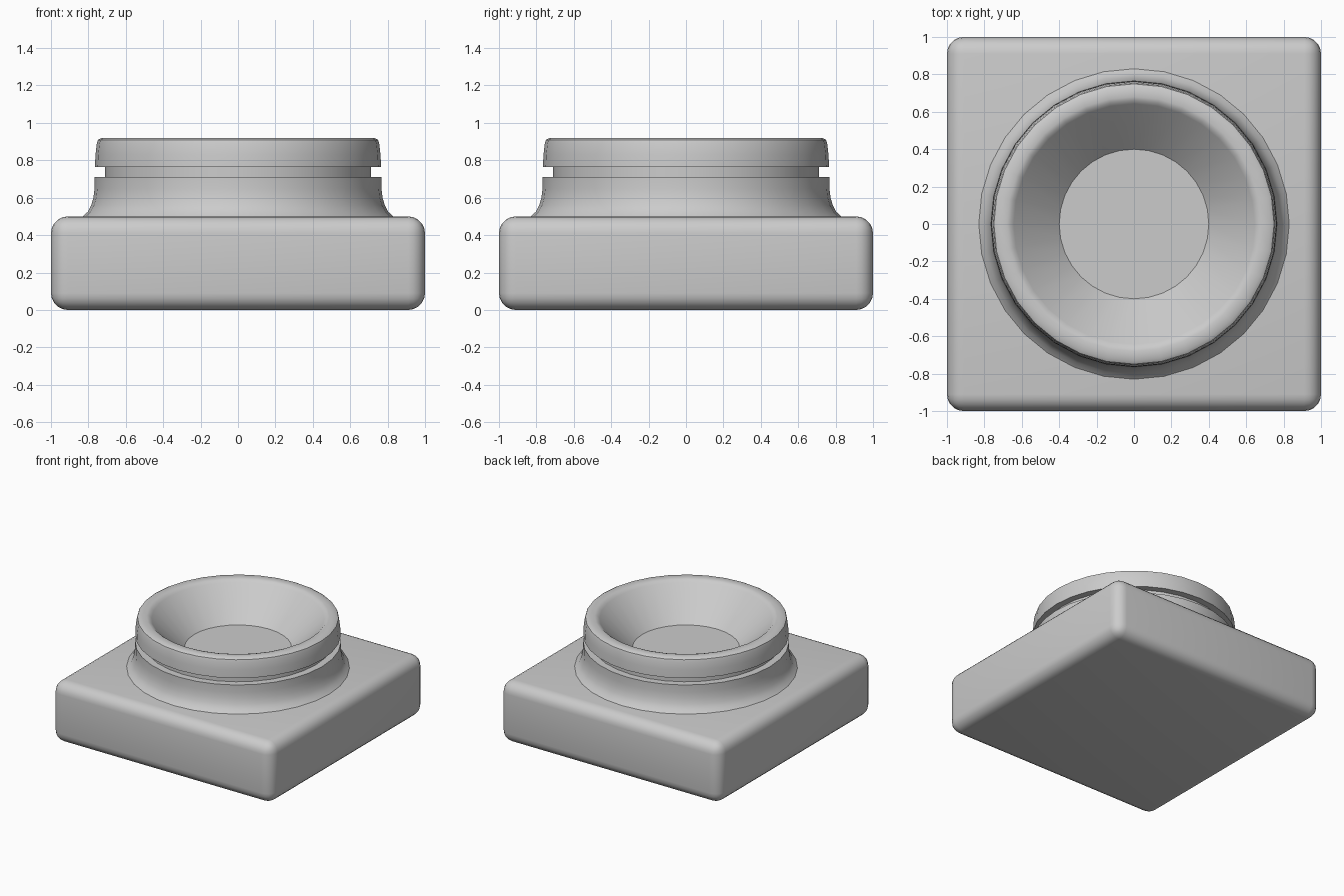
import bpy, bmesh, math

if "Cube" in bpy.data.objects:
    bpy.data.objects.remove(bpy.data.objects["Cube"])

SIDES = 32


def finish(name, bm):
    bmesh.ops.recalc_face_normals(bm, faces=bm.faces)
    mesh = bpy.data.meshes.new(name)
    bm.to_mesh(mesh)
    bm.free()
    obj = bpy.data.objects.new(name, mesh)
    bpy.context.collection.objects.link(obj)
    return obj


def smooth(obj):
    bpy.ops.object.select_all(action='DESELECT')
    obj.select_set(True)
    bpy.context.view_layer.objects.active = obj
    bpy.ops.object.shade_smooth_by_angle(angle=math.radians(35))


def lathe(name, profile):
    bm = bmesh.new()
    rings = [[bm.verts.new((r * math.cos(2 * math.pi * i / SIDES),
                            r * math.sin(2 * math.pi * i / SIDES), z))
              for i in range(SIDES)] for r, z in profile]
    for a, b in zip(rings, rings[1:]):
        for i in range(SIDES):
            j = (i + 1) % SIDES
            bm.faces.new((a[i], a[j], b[j], b[i]))
    bm.faces.new(rings[0])
    bm.faces.new(rings[-1])
    return finish(name, bm)


# Square base with rounded edges
bm = bmesh.new()
bmesh.ops.create_cube(bm, size=1)
bmesh.ops.scale(bm, vec=(2, 2, 0.5), verts=bm.verts)
bmesh.ops.translate(bm, vec=(0, 0, 0.25), verts=bm.verts)
bmesh.ops.bevel(bm, geom=bm.edges[:], offset=0.09, segments=5,
                profile=0.5, affect='EDGES')
base = finish("base", bm)
smooth(base)

# Flared neck, groove, rim collar and conical bowl in one turned profile
profile = [
    (0.83, 0.49), (0.83, 0.5), (0.803, 0.525), (0.785, 0.56),
    (0.773, 0.60), (0.767, 0.65), (0.767, 0.71),                # flare
    (0.71, 0.71), (0.71, 0.765), (0.765, 0.765),                # groove
    (0.762, 0.83), (0.755, 0.89), (0.749, 0.909), (0.73, 0.92),  # collar
    (0.68, 0.92), (0.66, 0.914), (0.643, 0.898),                # rim
    (0.40, 0.66),                                               # bowl
]
smooth(lathe("neck_and_bowl", profile))
